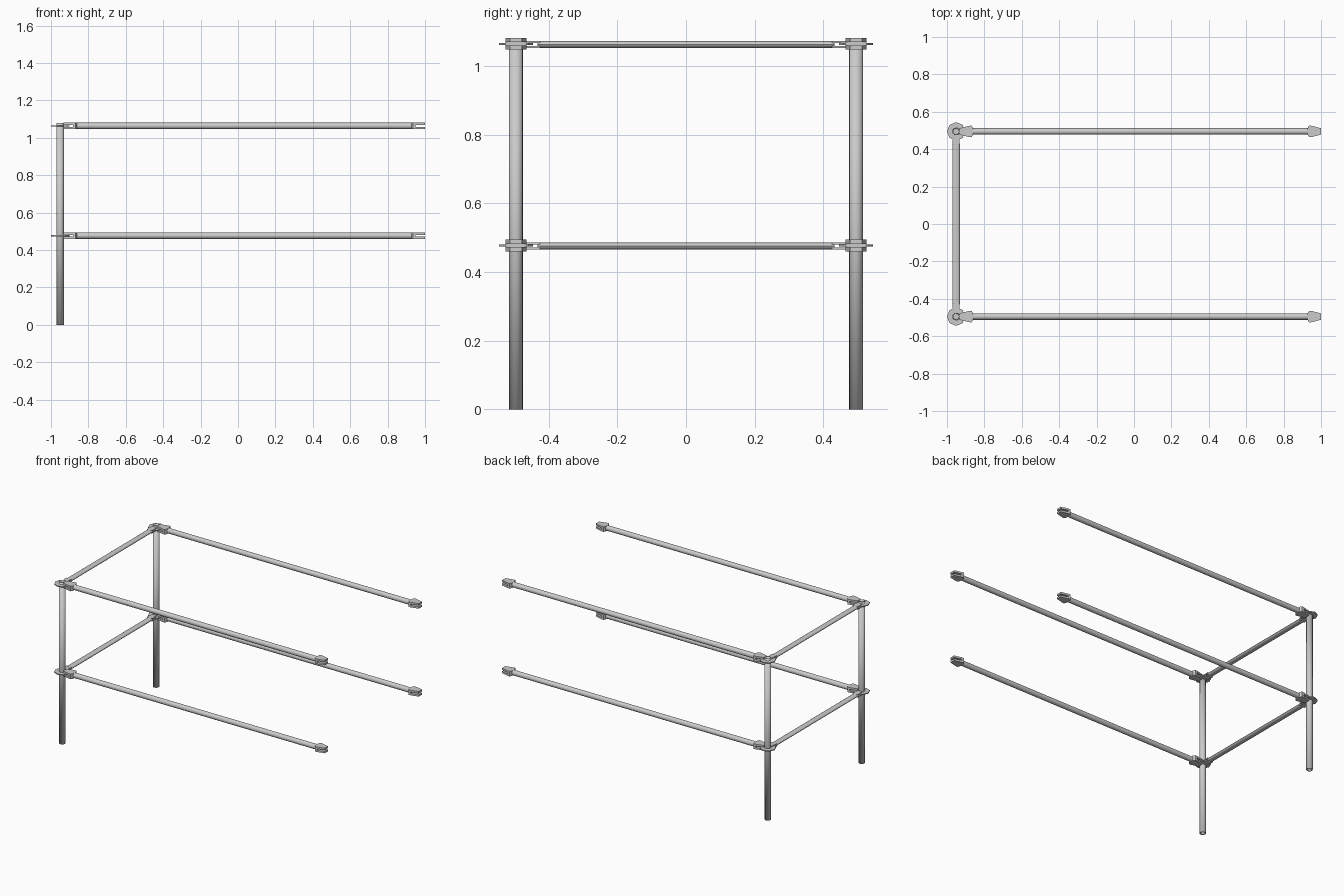
import bpy, bmesh
from math import pi
from mathutils import Matrix, Vector

if "Cube" in bpy.data.objects:
    bpy.data.objects.remove(bpy.data.objects["Cube"])

PX, PY = -0.951, 0.495          # post centre
LEVELS = (0.477, 1.064)         # heights of the connector discs


def finish(bm, name, smooth=False):
    bmesh.ops.recalc_face_normals(bm, faces=bm.faces)
    me = bpy.data.meshes.new(name)
    bm.to_mesh(me)
    bm.free()
    ob = bpy.data.objects.new(name, me)
    bpy.context.collection.objects.link(ob)
    if smooth:
        bpy.context.view_layer.objects.active = ob
        ob.select_set(True)
        bpy.ops.object.shade_smooth_by_angle(angle=pi / 5)
        ob.select_set(False)
    return ob


def add_rod(bm, a, b, r, sides=16, flat=1.0):
    """Closed rod from a to b, squashed in world z by flat."""
    a, b = Vector(a), Vector(b)
    d = b - a
    mat = (Matrix.Translation((a + b) / 2) @ Matrix.Diagonal((1, 1, flat, 1))
           @ d.to_track_quat('Z', 'Y').to_matrix().to_4x4())
    bmesh.ops.create_cone(bm, cap_ends=True, segments=sides, radius1=r,
                          radius2=r, depth=d.length, matrix=mat)


def add_plate(bm, pts, z0, z1):
    """Flat outline in xy extruded from z0 to z1."""
    f = bm.faces.new([bm.verts.new((x, y, z0)) for x, y in pts])
    ext = bmesh.ops.extrude_face_region(bm, geom=[f])
    vs = [g for g in ext['geom'] if isinstance(g, bmesh.types.BMVert)]
    bmesh.ops.translate(bm, verts=vs, vec=(0, 0, z1 - z0))


def add_head(bm, tip, s, y, z):
    """Slotted wedge head: tip at x = tip, body extending along s."""
    def outline(a, b, wa, wb):
        return [(tip + s * a, y - wa), (tip + s * b, y - wb),
                (tip + s * b, y + wb), (tip + s * a, y + wa)]
    for z0, z1 in ((-0.017, -0.005), (0.005, 0.017)):
        add_plate(bm, outline(0, 0.05, 0.017, 0.03), z + z0, z + z1)
    add_plate(bm, [(tip + s * 0.05, y - 0.03), (tip + s * 0.064, y - 0.031),
                   (tip + s * 0.072, y - 0.017), (tip + s * 0.072, y + 0.017),
                   (tip + s * 0.064, y + 0.031), (tip + s * 0.05, y + 0.03)],
              z - 0.017, z + 0.017)


for side, sy in (("front", -1), ("back", 1)):
    y = sy * PY
    # upright post, an open tube
    bm = bmesh.new()
    bmesh.ops.create_cone(bm, cap_ends=False, segments=16, radius1=0.02,
                          radius2=0.02, depth=1.08,
                          matrix=Matrix.Translation((PX, y, 0.54)))
    post = finish(bm, side + "_post", True)
    wall = post.modifiers.new("wall", 'SOLIDIFY')
    wall.thickness, wall.offset = 0.005, -1

    for level, z in zip(("lower", "upper"), LEVELS):
        # octagonal connector disc
        bm = bmesh.new()
        add_rod(bm, (PX, y, z - 0.003), (PX, y, z + 0.003), 0.0495, 8)
        finish(bm, f"{side}_{level}_disc")
        # long rail with a slotted head at each end
        bm = bmesh.new()
        add_rod(bm, (-0.862, y, z), (0.932, y, z), 0.017)
        finish(bm, f"{side}_{level}_rail", True)
        bm = bmesh.new()
        add_head(bm, -0.932, 1, y, z)
        add_head(bm, 1.0, -1, y, z)
        finish(bm, f"{side}_{level}_rail_heads")

# cross rails, flattened tubes with slotted ends gripping the discs
for level, z in zip(("lower", "upper"), LEVELS):
    zc = z - 0.002
    bm = bmesh.new()
    add_rod(bm, (PX, -0.432, zc), (PX, 0.432, zc), 0.02, flat=0.52)
    finish(bm, level + "_cross_rail", True)
    bm = bmesh.new()
    for s in (-1, 1):
        for z0, z1 in ((-0.01, -0.004), (0.005, 0.01)):
            add_plate(bm, [(PX - 0.02, s * 0.425), (PX + 0.02, s * 0.425),
                           (PX + 0.016, s * 0.477), (PX - 0.016, s * 0.477)],
                      zc + z0, zc + z1)
    finish(bm, level + "_cross_rail_ends")
